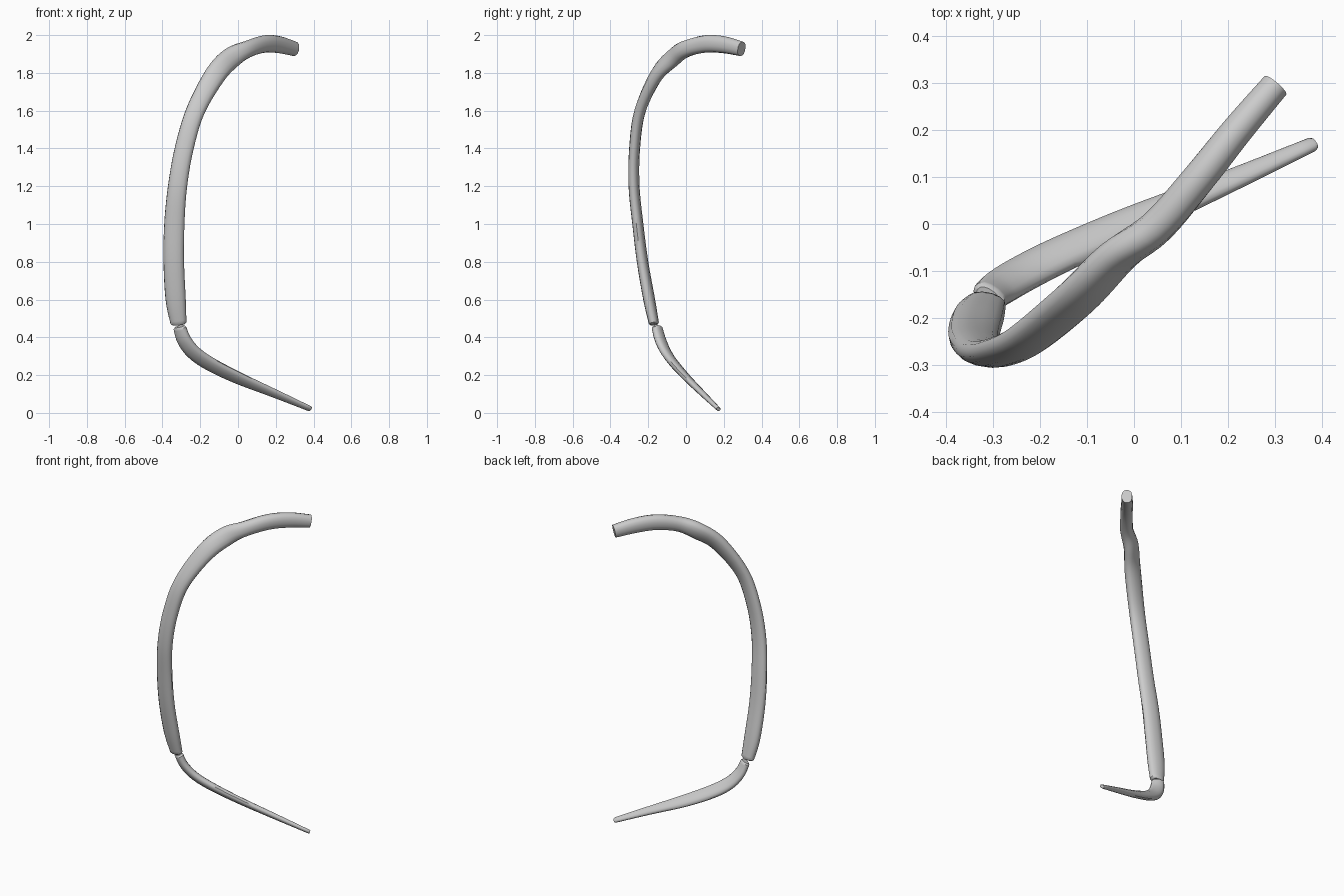
import bpy
import bmesh
import math
from mathutils import Vector

SIDES = 14
STEPS = 5

default_cube = bpy.data.objects.get("Cube")
if default_cube:
    bpy.data.objects.remove(default_cube, do_unlink=True)


def make_material(name, colour):
    material = bpy.data.materials.new(name)
    material.use_nodes = True
    material.diffuse_color = colour
    material.node_tree.nodes["Principled BSDF"].inputs["Base Color"].default_value = colour
    return material


def catmull_rom(a, b, c, d, t):
    """Smoothly interpolate between b and c."""
    return 0.5 * (2 * b + (c - a) * t + (2 * a - 5 * b + 4 * c - d) * t * t
                  + (3 * b - a - 3 * c + d) * t ** 3)


def refine(stations):
    """Resample the stations along a smooth curve."""
    rows = [stations[0]] + stations + [stations[-1]]
    result = []
    for i in range(len(stations) - 1):
        for step in range(STEPS):
            result.append([catmull_rom(*values, step / STEPS)
                           for values in zip(*rows[i:i + 4])])
    result.append(list(stations[-1]))
    return result


def squared(value, power):
    return math.copysign(abs(value) ** power, value)


def sweep_oval(name, stations, width_direction, material, power, rounded_ends):
    """Sweep a flattened oval; each station is x, y, z, half width, half thickness, turn."""
    rows = refine(stations)
    centres = [Vector(row[:3]) for row in rows]
    last = len(rows) - 1
    bm = bmesh.new()
    rings = []

    def add_ring(centre, wide, thin):
        ring = []
        for k in range(SIDES):
            angle = math.tau * k / SIDES
            offset = wide * squared(math.cos(angle), power) + thin * squared(math.sin(angle), power)
            ring.append(bm.verts.new(centre + offset))
        rings.append(ring)

    for i, row in enumerate(rows):
        tangent = (centres[min(i + 1, last)] - centres[max(i - 1, 0)]).normalized()
        wide = width_direction(math.radians(row[5]))
        wide = (wide - tangent * wide.dot(tangent)).normalized()
        thin = tangent.cross(wide)
        wide, thin = wide * row[3], thin * row[4]
        # Small bevelled cap at each rounded end
        if i == 0 and rounded_ends[0]:
            add_ring(centres[i] - tangent * 0.008, wide * 0.75, thin * 0.75)
        add_ring(centres[i], wide, thin)
        if i == last and rounded_ends[1]:
            add_ring(centres[i] + tangent * 0.008, wide * 0.75, thin * 0.75)

    for lower, upper in zip(rings, rings[1:]):
        for k in range(SIDES):
            n = (k + 1) % SIDES
            bm.faces.new((lower[k], lower[n], upper[n], upper[k]))
    bm.faces.new(rings[0][::-1])
    bm.faces.new(rings[-1])
    bmesh.ops.recalc_face_normals(bm, faces=bm.faces)

    mesh = bpy.data.meshes.new(name)
    bm.to_mesh(mesh)
    bm.free()
    mesh.materials.append(material)
    obj = bpy.data.objects.new(name, mesh)
    bpy.context.collection.objects.link(obj)
    bpy.ops.object.select_all(action="DESELECT")
    obj.select_set(True)
    bpy.context.view_layer.objects.active = obj
    bpy.ops.object.shade_smooth_by_angle(angle=math.radians(40))
    return obj


grey = make_material("bone grey", (0.6, 0.6, 0.6, 1))

# Curved bony shaft, from its lower end up and round to the cut upper end
shaft = [
    (-.315, -.17, .475, .043, .026, 0),
    (-.33, -.195, .6, .054, .03, 0),
    (-.34, -.23, .8, .055, .029, 0),
    (-.337, -.255, 1, .054, .028, 0),
    (-.32, -.275, 1.2, .051, .028, 5),
    (-.285, -.272, 1.4, .05, .028, 10),
    (-.225, -.243, 1.6, .05, .03, 20),
    (-.12, -.155, 1.79, .056, .034, 40),
    (-.035, -.068, 1.88, .056, .036, 60),
    (.05, -.005, 1.925, .045, .037, 80),
    (.14, .1, 1.953, .046, .036, 90),
    (.22, .2, 1.949, .045, .034, 90),
    (.3, .294, 1.927, .039, .031, 90),
]
sweep_oval("rib_shaft", shaft,
           lambda turn: Vector((math.cos(turn), -0.15 * math.cos(turn), -math.sin(turn))),
           grey, 0.9, (True, False))

# Tapering cartilage that continues from the lower end of the shaft
cartilage = [
    (-.308, -.153, .45, .037, .023, 0),
    (-.285, -.135, .385, .042, .024, 20),
    (-.235, -.105, .32, .044, .024, 35),
    (-.15, -.062, .26, .044, .023, 45),
    (0, .005, .185, .04, .02, 45),
    (.2, .09, .1, .027, .016, 45),
    (.378, .169, .023, .017, .011, 45),
]
sweep_oval("rib_cartilage", cartilage,
           lambda turn: Vector((1, -0.6 - 0.4 * math.sin(turn), math.sin(turn))),
           grey, 0.9, (True, True))
